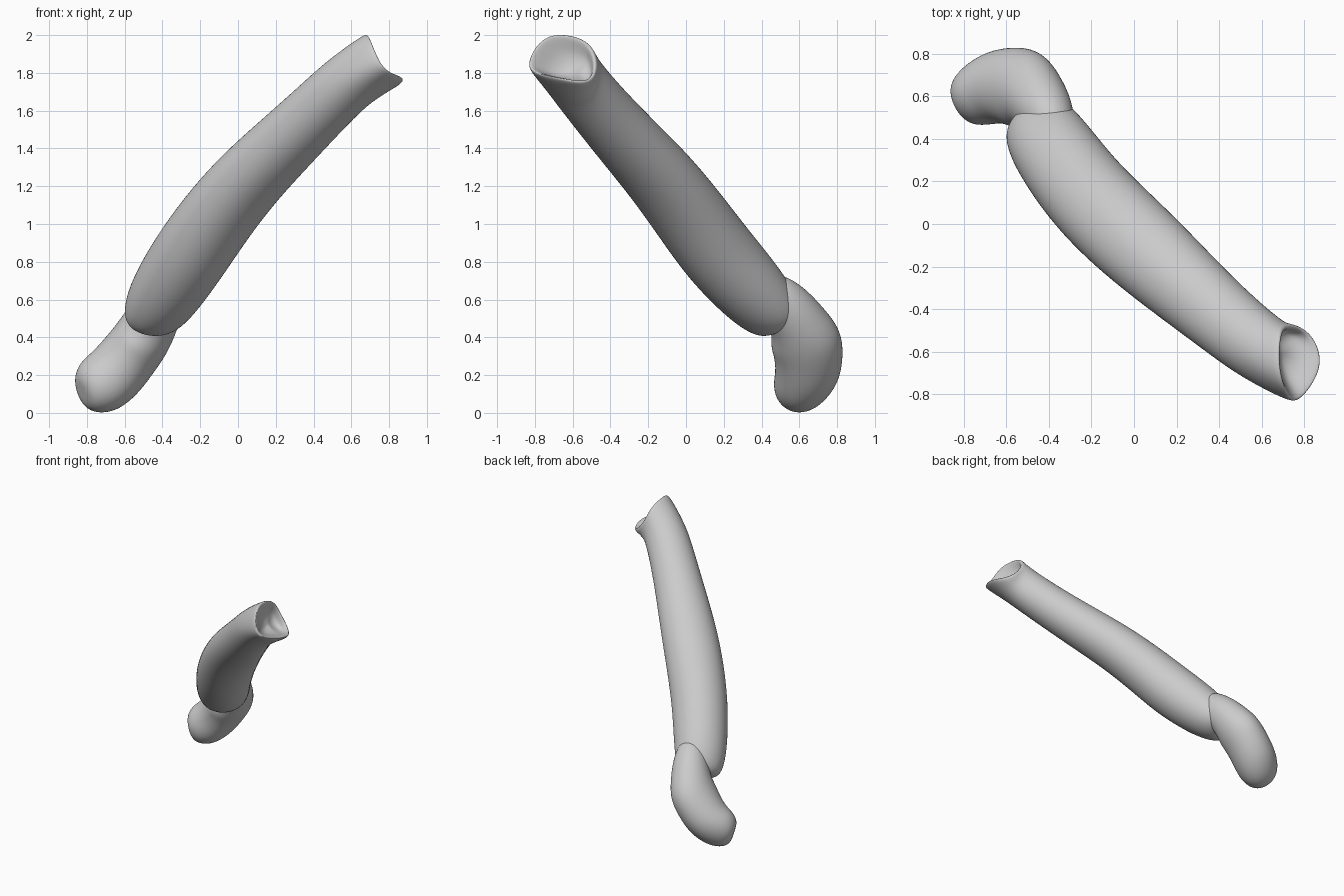
import bpy, bmesh, math
from mathutils import Vector

if "Cube" in bpy.data.objects:
    bpy.data.objects.remove(bpy.data.objects["Cube"])

N = 8
GROW = 1.1  # makes up for subdivision shrinkage


def rings_along(sections, ref):
    """Elliptical rings (x, y, z, half width, half depth) along a path."""
    pts = [Vector(s[:3]) for s in sections]
    out = []
    for i, s in enumerate(sections):
        d = (pts[min(i + 1, len(pts) - 1)] - pts[max(i - 1, 0)]).normalized()
        u = (Vector(ref) - d * d.dot(Vector(ref))).normalized()
        n = d.cross(u)
        if n.z < 0:
            n = -n
        out.append([pts[i] + GROW * (s[3] * math.cos(k * math.tau / N) * u
                                     + s[4] * math.sin(k * math.tau / N) * n)
                    for k in range(N)])
    return out


def skin(name, rings):
    bm = bmesh.new()
    vs = [[bm.verts.new(p) for p in r] for r in rings]
    for a, b in zip(vs, vs[1:]):
        for k in range(N):
            j = (k + 1) % N
            bm.faces.new((a[k], a[j], b[j], b[k]))
    # close both ends
    for r in (vs[0], vs[-1]):
        c = bm.verts.new(sum((v.co for v in r), Vector()) / N)
        for k in range(N):
            bm.faces.new((r[k], r[(k + 1) % N], c))
    bmesh.ops.recalc_face_normals(bm, faces=bm.faces)
    me = bpy.data.meshes.new(name)
    bm.to_mesh(me)
    bm.free()
    me.shade_smooth()
    ob = bpy.data.objects.new(name, me)
    bpy.context.collection.objects.link(ob)
    m = ob.modifiers.new("smooth", 'SUBSURF')
    m.levels = m.render_levels = 3
    return ob


# long limb tube, bottom to top
limb = rings_along([
    (-.475, .505, .465, .13, .09),
    (-.455, .47, .51, .175, .145),
    (-.39, .365, .625, .20, .19),
    (-.25, .17, .84, .21, .205),
    (-.10, .015, 1.055, .215, .193),
    (.065, -.135, 1.25, .21, .182),
    (.25, -.30, 1.43, .19, .172),
    (.43, -.455, 1.605, .172, .162),
    (.60, -.59, 1.77, .165, .157)], (1, 1, 0))

# wavy open rim, then the hollow inside it
rim = [Vector(p) for p in (
    (.71, -.45, 1.85), (.68, -.50, 1.98), (.67, -.64, 2.02), (.69, -.77, 2.01),
    (.74, -.86, 1.87), (.80, -.84, 1.79), (.92, -.66, 1.76), (.84, -.48, 1.72))]
mid = sum(rim, Vector()) / N
axis = Vector((.6, -.5, .63)).normalized()
limb += [rim,
         [mid + (p - mid) * .84 + axis * .005 for p in rim],
         [mid + (p - mid) * .6 - axis * .08 for p in rim],
         [mid + (p - mid) * .3 - axis * .11 for p in rim]]
skin("limb_tube", limb)

# bent end piece below the tube, its top buried in the tube
skin("bent_foot", rings_along([
    (-.36, .44, .68, .09, .09),
    (-.41, .525, .58, .135, .13),
    (-.46, .595, .48, .155, .145),
    (-.51, .635, .39, .195, .155),
    (-.57, .65, .31, .185, .158),
    (-.65, .645, .21, .175, .165),
    (-.73, .605, .145, .15, .165),
    (-.795, .57, .12, .12, .13),
    (-.825, .555, .11, .07, .08)], (0, -1, .2)))
